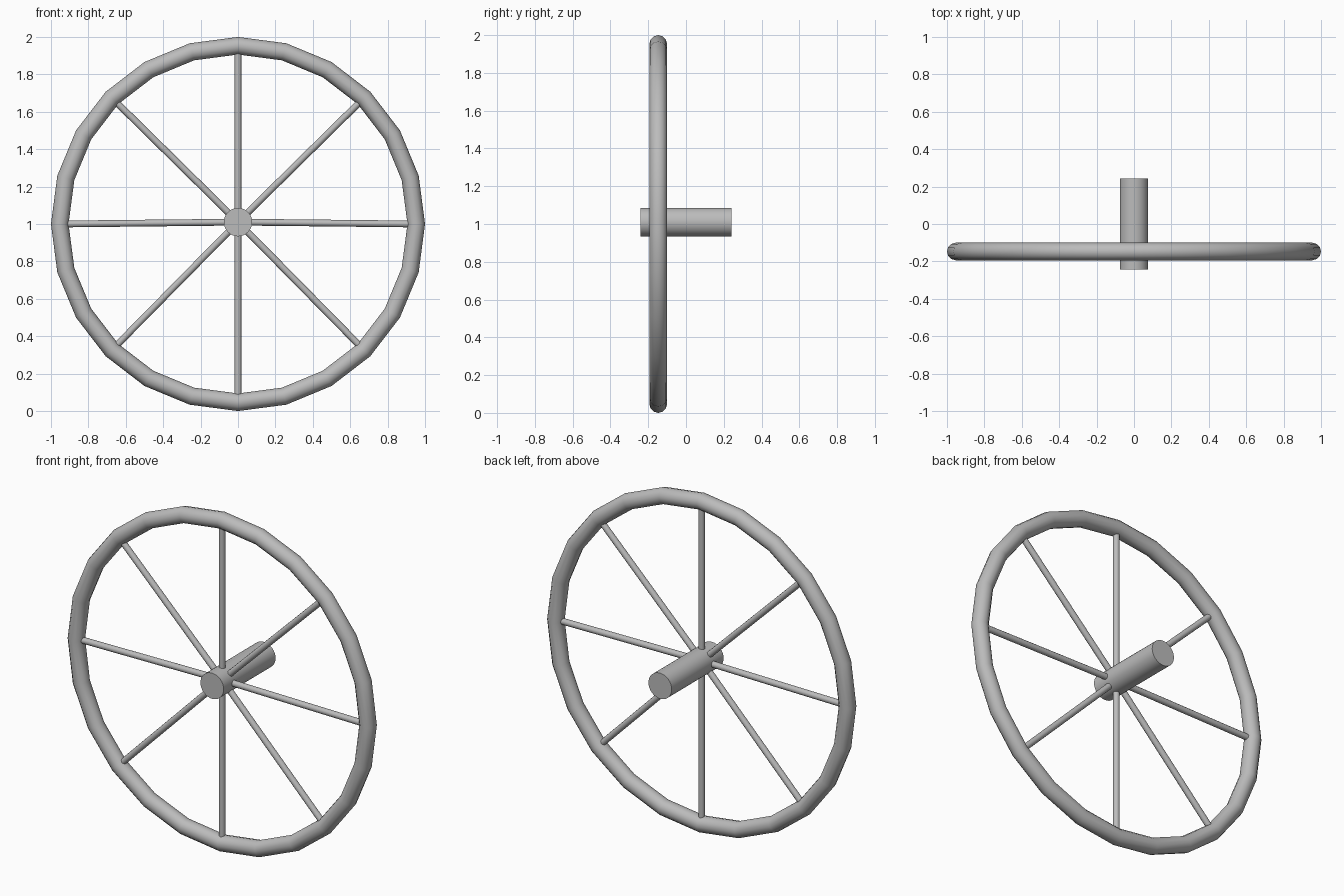
import bpy
import math
from mathutils import Vector

if "Cube" in bpy.data.objects:
    bpy.data.objects.remove(bpy.data.objects["Cube"], do_unlink=True)

CENTRE_Z = 1.0
HUB_Z = 1.01
WHEEL_Y = -0.147

grey = bpy.data.materials.new("plain grey")
grey.use_nodes = True
COLOUR = (0.5, 0.5, 0.5, 1)
grey.diffuse_color = COLOUR
grey.node_tree.nodes["Principled BSDF"].inputs["Base Color"].default_value = COLOUR


def finish(name):
    obj = bpy.context.object
    obj.name = name
    obj.data.materials.append(grey)
    bpy.ops.object.shade_smooth_by_angle(angle=math.radians(35))
    return obj


def rod(name, start, end, radius, sides):
    start, end = Vector(start), Vector(end)
    axis = end - start
    bpy.ops.mesh.primitive_cylinder_add(
        vertices=sides, radius=radius, depth=axis.length,
        location=(start + end) / 2,
        rotation=axis.to_track_quat("Z", "Y").to_euler())
    return finish(name)


# Rim
bpy.ops.mesh.primitive_torus_add(
    major_segments=24, minor_segments=12, major_radius=0.953,
    minor_radius=0.047, location=(0, WHEEL_Y, CENTRE_Z),
    rotation=(math.pi / 2, 0, 0))
finish("rim")

# Axle hub
rod("hub", (0, -0.242, HUB_Z), (0, 0.242, HUB_Z), 0.076, 32)

# Spokes, each running from the hub into the rim
for i in range(8):
    a = i * math.pi / 4
    tip = (0.94 * math.cos(a), WHEEL_Y, CENTRE_Z + 0.94 * math.sin(a))
    rod(f"spoke_{i + 1}", (0, WHEEL_Y, HUB_Z), tip, 0.018, 12)
